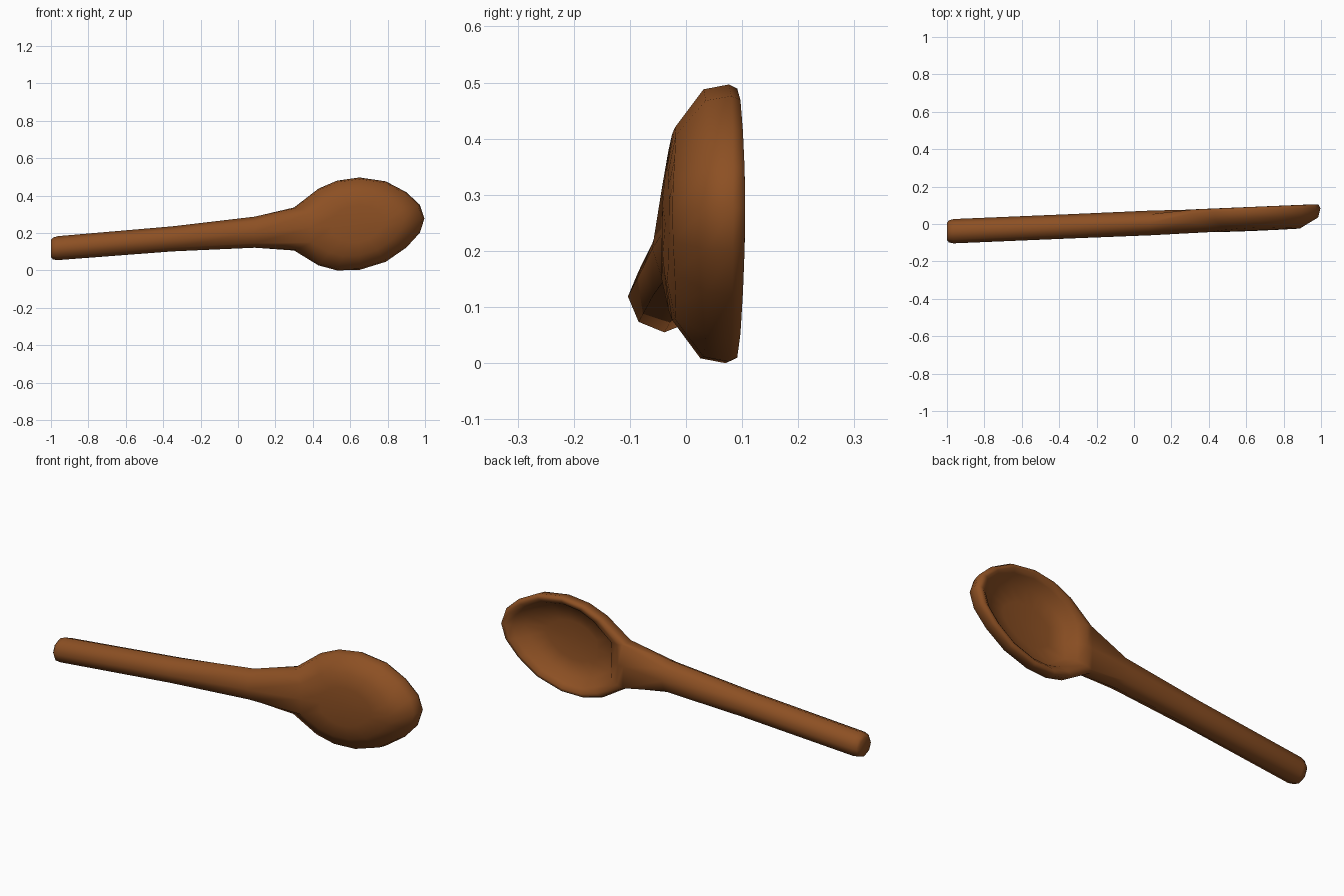
import bpy, bmesh
from math import radians
from mathutils import Vector

if "Cube" in bpy.data.objects:
    bpy.data.objects.remove(bpy.data.objects["Cube"], do_unlink=True)

wood = bpy.data.materials.new("warm brown wood")
wood.use_nodes = True
colour = (0.265, 0.08, 0.017, 1)
wood.diffuse_color = colour
wood.node_tree.nodes["Principled BSDF"].inputs["Base Color"].default_value = colour

bm = bmesh.new()


def vert(x, y, z):
    """Place a point relative to the gently tilted spoon axis."""
    return bm.verts.new((x, 0.002 + 0.042 * x + y, 0.197 + 0.081 * x + z))


# Bowl outline from tip to neck, mirrored across the axis
half = [(0.997, 0), (0.972, 0.075), (0.9, 0.148), (0.79, 0.215), (0.65, 0.247),
        (0.53, 0.24), (0.43, 0.205), (0.3, 0.115), (0.295, 0)]
outline = half + [(x, -z) for x, z in half[-2:0:-1]]
n = len(outline)
mid = 0.64

# Concentric rings from convex front, over the rim, into the cavity:
# (scale, scale towards the neck, depth, extra depth at the two ends)
levels = [(0.4, 0.4, -0.063, 0.002), (0.69, 0.72, -0.049, 0.014),
          (0.965, 0.965, 0.002, 0.01), (1, 1, 0.047, 0.007),
          (0.97, 0.97, 0.062, 0), (0.91, 0.88, 0.063, 0), (0.83, 0.75, 0.046, 0),
          (0.71, 0.64, 0.002, 0), (0.4, 0.4, -0.013, 0)]


def bowl_ring(scale, neck_scale, depth, extra):
    ring = []
    for x, z in outline:
        off = x - mid
        sx = scale if off > 0 else neck_scale
        ring.append(vert(mid + sx * off, depth - extra * (off / 0.35) ** 2, scale * z))
    return ring


rings = [bowl_ring(*level) for level in levels]

# Bowl surface, leaving a gap in the outer wall where the neck joins
neck_cols = (7, 8)
first, last = 1, 4
for k in range(len(rings) - 1):
    for i in range(n):
        if first <= k < last and i in neck_cols:
            continue
        j = (i + 1) % n
        bm.faces.new((rings[k][i], rings[k][j], rings[k + 1][j], rings[k + 1][i]))
for ring, depth in ((rings[0], -0.066), (rings[-1], -0.016)):
    pole = vert(mid, depth, 0)
    for i in range(n):
        bm.faces.new((ring[i], ring[(i + 1) % n], pole))

# Boundary of the gap with the direction each point takes around the handle
gap = [(first, c) for c in (7, 8, 9)] + [(2, 9), (3, 9)]
gap += [(last, c) for c in (9, 8, 7)] + [(3, 7), (2, 7)]
loop = [rings[k][c] for k, c in gap]
side = {first: -1, 2: 0, 3: 0, last: 1}
dirs = [Vector((side[k], 8 - c)).normalized() for k, c in gap]

# Handle: (x, half thickness, half height) from the neck to the rounded end
sections = [(0.09, 0.066, 0.083), (-0.35, 0.065, 0.067),
            (-0.965, 0.065, 0.064), (-0.99, 0.059, 0.058), (-1, 0.046, 0.046)]
m = len(loop)
for x, ry, rz in sections:
    new = [vert(x, d.x * ry, d.y * rz) for d in dirs]
    for i in range(m):
        j = (i + 1) % m
        bm.faces.new((loop[i], loop[j], new[j], new[i]))
    loop = new
bm.faces.new(loop)

bmesh.ops.remove_doubles(bm, verts=bm.verts, dist=0.0005)
bmesh.ops.recalc_face_normals(bm, faces=bm.faces)
mesh = bpy.data.meshes.new("wooden_spoon")
bm.to_mesh(mesh)
bm.free()
mesh.materials.append(wood)
spoon = bpy.data.objects.new("wooden_spoon", mesh)
bpy.context.collection.objects.link(spoon)

bpy.ops.object.select_all(action='DESELECT')
spoon.select_set(True)
bpy.context.view_layer.objects.active = spoon
bpy.ops.object.shade_smooth_by_angle(angle=radians(100))
